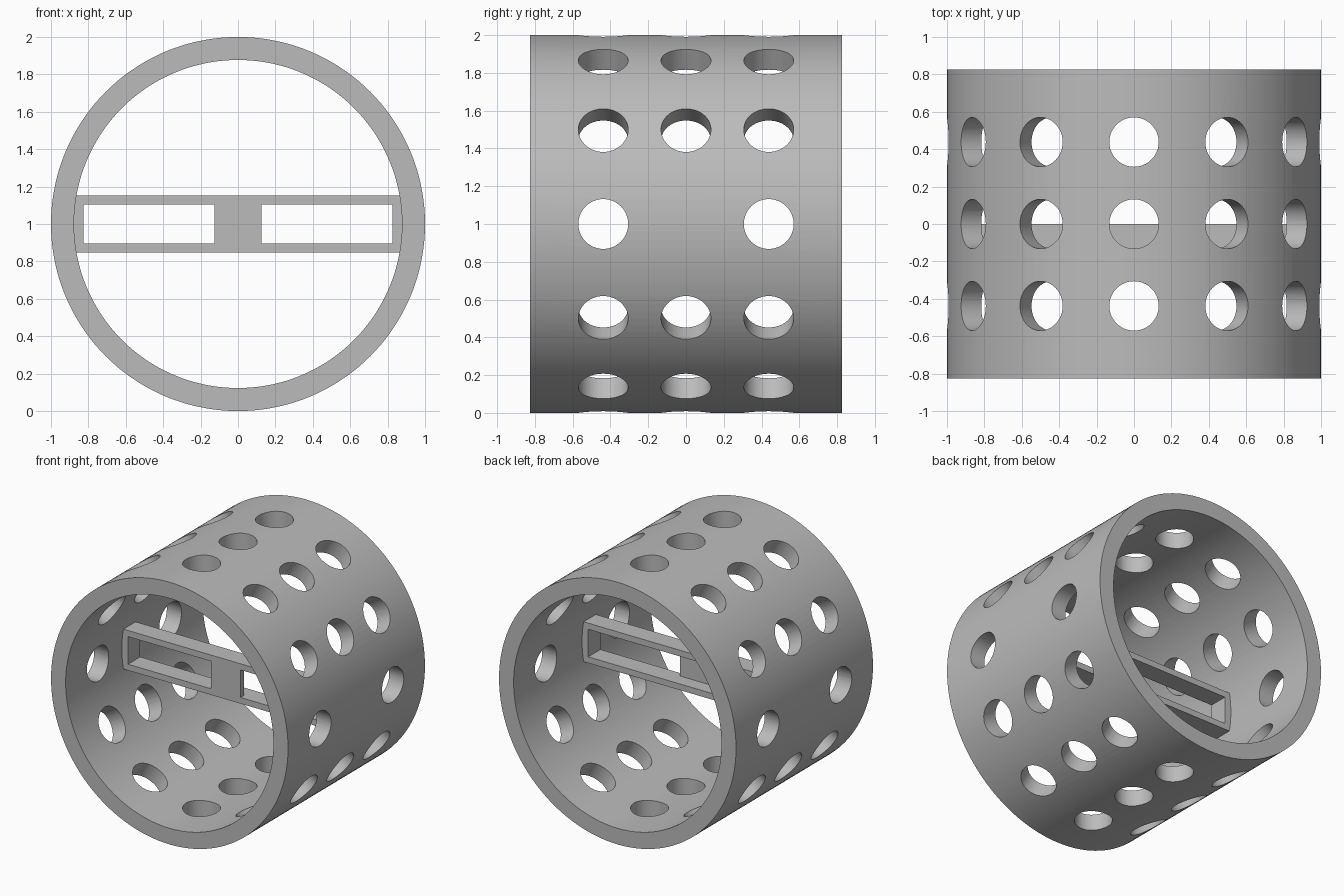
import bpy, bmesh, math
from mathutils import Matrix, Vector

OUTER, INNER, HALF_LEN = 1.0, 0.877, 0.825
HOLE_R, HOLE_PITCH = 0.132, 0.438
CENTRE = Vector((0, 0, 1))

if "Cube" in bpy.data.objects:
    bpy.data.objects.remove(bpy.data.objects["Cube"], do_unlink=True)

grey = bpy.data.materials.new("plain_grey")
grey.use_nodes = True
colour = (0.5, 0.5, 0.5, 1)
grey.diffuse_color = colour
grey.node_tree.nodes["Principled BSDF"].inputs["Base Color"].default_value = colour


def make_object(name, bm):
    bmesh.ops.recalc_face_normals(bm, faces=bm.faces)
    mesh = bpy.data.meshes.new(name)
    bm.to_mesh(mesh)
    bm.free()
    mesh.materials.append(grey)
    obj = bpy.data.objects.new(name, mesh)
    bpy.context.collection.objects.link(obj)
    return obj


def add_box(bm, low, high):
    low, high = Vector(low), Vector(high)
    matrix = Matrix.Translation((low + high) / 2) @ Matrix.Diagonal((*(high - low), 1))
    bmesh.ops.create_cube(bm, size=1, matrix=matrix)


def cut(obj, cutter):
    cutter.hide_render = True
    mod = obj.modifiers.new("cut", "BOOLEAN")
    mod.operation, mod.solver, mod.object = "DIFFERENCE", "EXACT", cutter
    bpy.ops.object.select_all(action="DESELECT")
    bpy.context.view_layer.objects.active = obj
    obj.select_set(True)
    bpy.ops.object.modifier_apply(modifier=mod.name)
    bpy.data.objects.remove(cutter, do_unlink=True)
    bpy.ops.object.shade_smooth_by_angle(angle=math.radians(30))


# Open tube: a rectangular section spun around the y axis
bm = bmesh.new()
section = [(OUTER, -HALF_LEN), (OUTER, HALF_LEN), (INNER, HALF_LEN), (INNER, -HALF_LEN)]
verts = [bm.verts.new((r, y, 1)) for r, y in section]
edges = [bm.edges.new((verts[i], verts[(i + 1) % 4])) for i in range(4)]
bmesh.ops.spin(bm, geom=verts + edges, cent=CENTRE, axis=(0, 1, 0),
               angle=math.tau, steps=144, use_merge=True)
bmesh.ops.remove_doubles(bm, verts=bm.verts, dist=0.0001)
tube = make_object("perforated_tube", bm)

# Three rings of twelve radial holes, left solid where the crossbar meets the wall
bm = bmesh.new()
for step in range(12):
    turn = Matrix.Rotation(step * math.tau / 12, 4, "Y")
    for row in (-1, 0, 1):
        if row == 0 and step in (3, 9):
            continue
        place = Matrix.Translation((0, row * HOLE_PITCH, 1)) @ turn
        bmesh.ops.create_cone(bm, cap_ends=True, segments=48, radius1=HOLE_R,
                              radius2=HOLE_R, depth=0.4,
                              matrix=place @ Matrix.Translation((0, 0, 0.95)))
cut(tube, make_object("hole_cutter", bm))

# Crossbar with its ends sunk into the tube wall
bm = bmesh.new()
add_box(bm, (-0.92, -0.147, 0.848), (0.92, 0, 1.152))
bar = make_object("crossbar", bm)

# Full-width pocket in the back of the bar
bm = bmesh.new()
add_box(bm, (-0.825, -0.107, 0.895), (0.825, 0.1, 1.105))
cut(bar, make_object("pocket_cutter", bm))

# Two windows through the front plate
bm = bmesh.new()
for side in (-1, 1):
    xs = sorted((side * 0.125, side * 0.825))
    add_box(bm, (xs[0], -0.3, 0.895), (xs[1], 0.1, 1.105))
cut(bar, make_object("window_cutter", bm))
